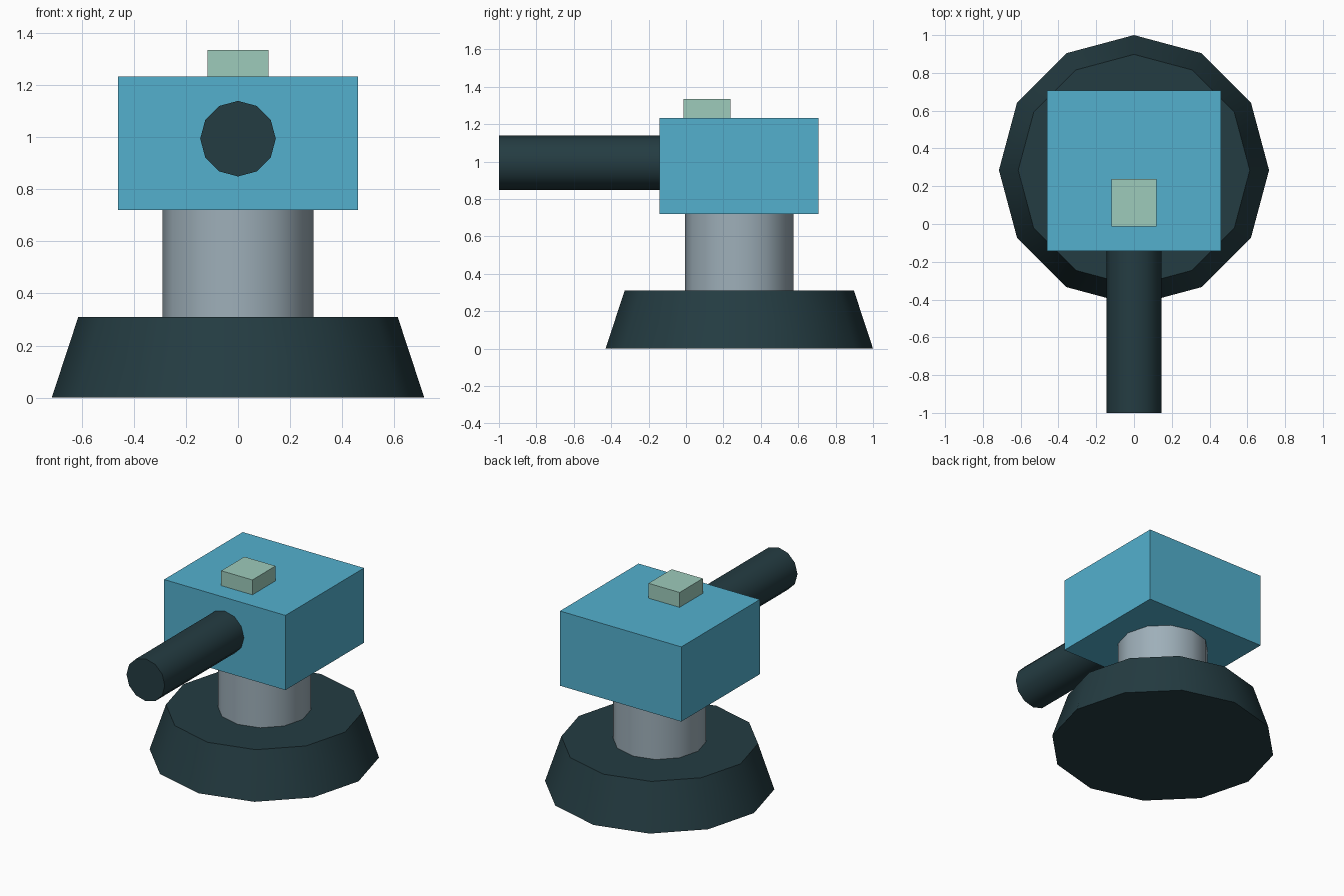
import bpy
import math

if "Cube" in bpy.data.objects:
    bpy.data.objects.remove(bpy.data.objects["Cube"])


def material(name, rgb):
    m = bpy.data.materials.new(name)
    lin = [((c / 255 + 0.055) / 1.055) ** 2.4 for c in rgb]
    m.diffuse_color = (*lin, 1)
    m.use_nodes = True
    m.node_tree.nodes["Principled BSDF"].inputs["Base Color"].default_value = m.diffuse_color
    return m


DARK = material("dark teal", (36, 60, 66))
BLUE = material("sky blue", (83, 176, 206))
GREY = material("light grey", (158, 175, 185))
GREEN = material("pale green", (157, 203, 187))

AXIS_Y = 0.285  # centre line of the base, column and housing


def finish(name, mat, smooth=False):
    ob = bpy.context.object
    ob.name = name
    ob.data.materials.append(mat)
    if smooth:
        bpy.ops.object.shade_smooth_by_angle(angle=math.radians(40))


def tapered(name, mat, r_low, r_high, length, centre, rot=(0, 0, 0)):
    bpy.ops.mesh.primitive_cone_add(vertices=12, radius1=r_low, radius2=r_high,
                                    depth=length, location=centre, rotation=rot)
    finish(name, mat, True)


def box(name, mat, low, high):
    centre = [(a + b) / 2 for a, b in zip(low, high)]
    bpy.ops.mesh.primitive_cube_add(size=1, location=centre)
    bpy.context.object.scale = [b - a for a, b in zip(low, high)]
    bpy.ops.object.transform_apply(location=False, rotation=False, scale=True)
    finish(name, mat)


# Flared twelve-sided foot and the column on it
tapered("base", DARK, 0.715, 0.613, 0.31, (0, AXIS_Y, 0.155))
tapered("column", GREY, 0.29, 0.29, 0.41, (0, AXIS_Y, 0.515))

# Housing with the hatch on its roof
box("housing", BLUE, (-0.46, -0.143, 0.72), (0.46, 0.708, 1.232))
box("roof_hatch", GREEN, (-0.118, -0.013, 1.232), (0.118, 0.238, 1.334))

# Forward-pointing barrel
tapered("barrel", DARK, 0.145, 0.145, 0.86, (0, -0.57, 0.994),
        (math.pi / 2, 0, 0))
